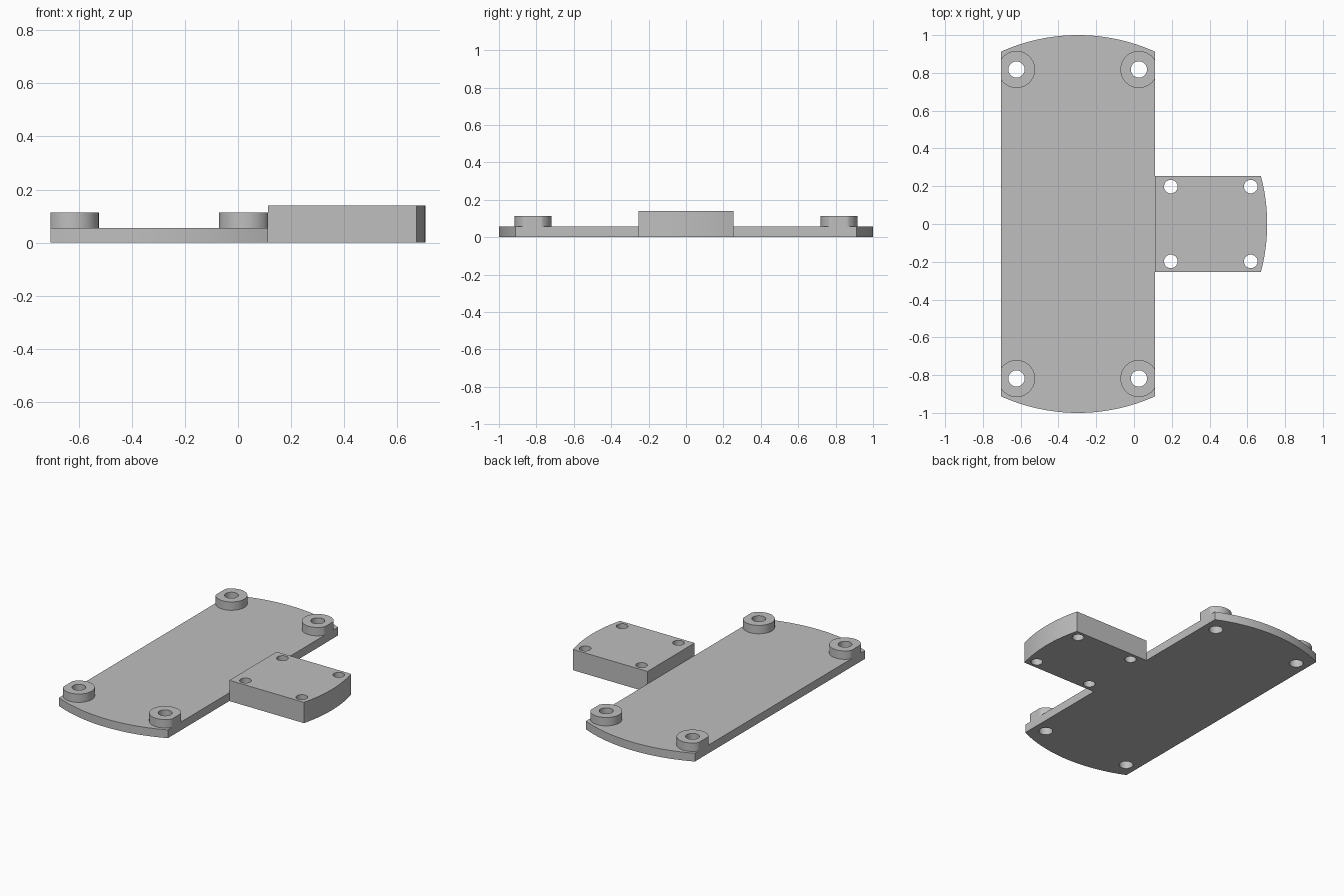
import bpy, bmesh, math
from mathutils import Vector

cube = bpy.data.objects.get("Cube")
if cube:
    bpy.data.objects.remove(cube, do_unlink=True)

grey = bpy.data.materials.new("plain grey")
grey.use_nodes = True
COLOUR = (0.52, 0.52, 0.52, 1)
grey.diffuse_color = COLOUR
grey.node_tree.nodes["Principled BSDF"].inputs["Base Color"].default_value = COLOUR

LEFT, JOIN, TIP = -0.705, 0.112, 0.705
PLATE_TOP, BOSS_TOP, BLOCK_TOP = 0.056, 0.113, 0.141


def circle(centre, radius, n=64):
    return [(centre[0] + radius * math.cos(2 * math.pi * i / n),
             centre[1] + radius * math.sin(2 * math.pi * i / n)) for i in range(n)]


def arc(start, end, rise, n=32):
    """Shallow arc bulging to the right of the way from start to end."""
    a, b = Vector(start), Vector(end)
    half = (b - a).length / 2
    along = (b - a).normalized()
    out = Vector((along.y, -along.x))
    radius = (half * half + rise * rise) / (2 * rise)
    centre = (a + b) / 2 + out * (rise - radius)
    sweep = math.asin(half / radius)
    points = []
    for i in range(n + 1):
        t = sweep * (2 * i / n - 1)
        points.append(tuple(centre + radius * (along * math.sin(t) + out * math.cos(t))))
    return points


def slab(name, outline, holes, bottom, top):
    """Extrude a flat outline with round holes between two heights."""
    curve = bpy.data.curves.new(name + "_profile", 'CURVE')
    curve.dimensions = '2D'
    curve.fill_mode = 'BOTH'
    curve.extrude = (top - bottom) / 2
    for loop in [outline] + holes:
        spline = curve.splines.new('POLY')
        spline.points.add(len(loop) - 1)
        for point, (x, y) in zip(spline.points, loop):
            point.co = (x, y, 0, 1)
        spline.use_cyclic_u = True
    helper = bpy.data.objects.new(name + "_profile", curve)
    bpy.context.collection.objects.link(helper)
    graph = bpy.context.evaluated_depsgraph_get()
    mesh = bpy.data.meshes.new_from_object(helper.evaluated_get(graph))
    bpy.data.objects.remove(helper, do_unlink=True)

    bm = bmesh.new()
    bm.from_mesh(mesh)
    bmesh.ops.remove_doubles(bm, verts=bm.verts, dist=0.0001)
    bmesh.ops.recalc_face_normals(bm, faces=bm.faces)
    bmesh.ops.translate(bm, verts=bm.verts, vec=(0, 0, (top + bottom) / 2))
    bm.to_mesh(mesh)
    bm.free()
    mesh.materials.clear()
    mesh.materials.append(grey)
    obj = bpy.data.objects.new(name, mesh)
    bpy.context.collection.objects.link(obj)
    bpy.ops.object.select_all(action='DESELECT')
    obj.select_set(True)
    bpy.context.view_layer.objects.active = obj
    bpy.ops.object.shade_smooth_by_angle(angle=math.radians(30))


# Base plate with bowed ends and a screw hole near each corner
corners = [(x, y) for x in (-0.622, 0.026) for y in (-0.818, 0.818)]
plate = arc((LEFT, -0.912), (JOIN, -0.912), 0.088) + arc((JOIN, 0.912), (LEFT, 0.912), 0.088)
slab("base_plate", plate, [circle(c, 0.043) for c in corners], 0, PLATE_TOP)

# Raised bosses round the screw holes, trimmed flush with the plate sides
for c in corners:
    ring = [(min(max(x, LEFT), JOIN), y) for x, y in circle(c, 0.098)]
    name = ("back" if c[1] > 0 else "front") + ("_left" if c[0] > LEFT / 2 else "_right")
    slab(name + "_boss", ring, [circle(c, 0.043)], PLATE_TOP, BOSS_TOP)

# Thick side block with a bowed outer face and four smaller holes
block = [(JOIN, 0.253), (JOIN, -0.253)] + arc((0.672, -0.253), (0.672, 0.253), TIP - 0.672)
pins = [circle((x, y), 0.036) for x in (0.195, 0.618) for y in (-0.198, 0.198)]
slab("side_block", block, pins, 0, BLOCK_TOP)
